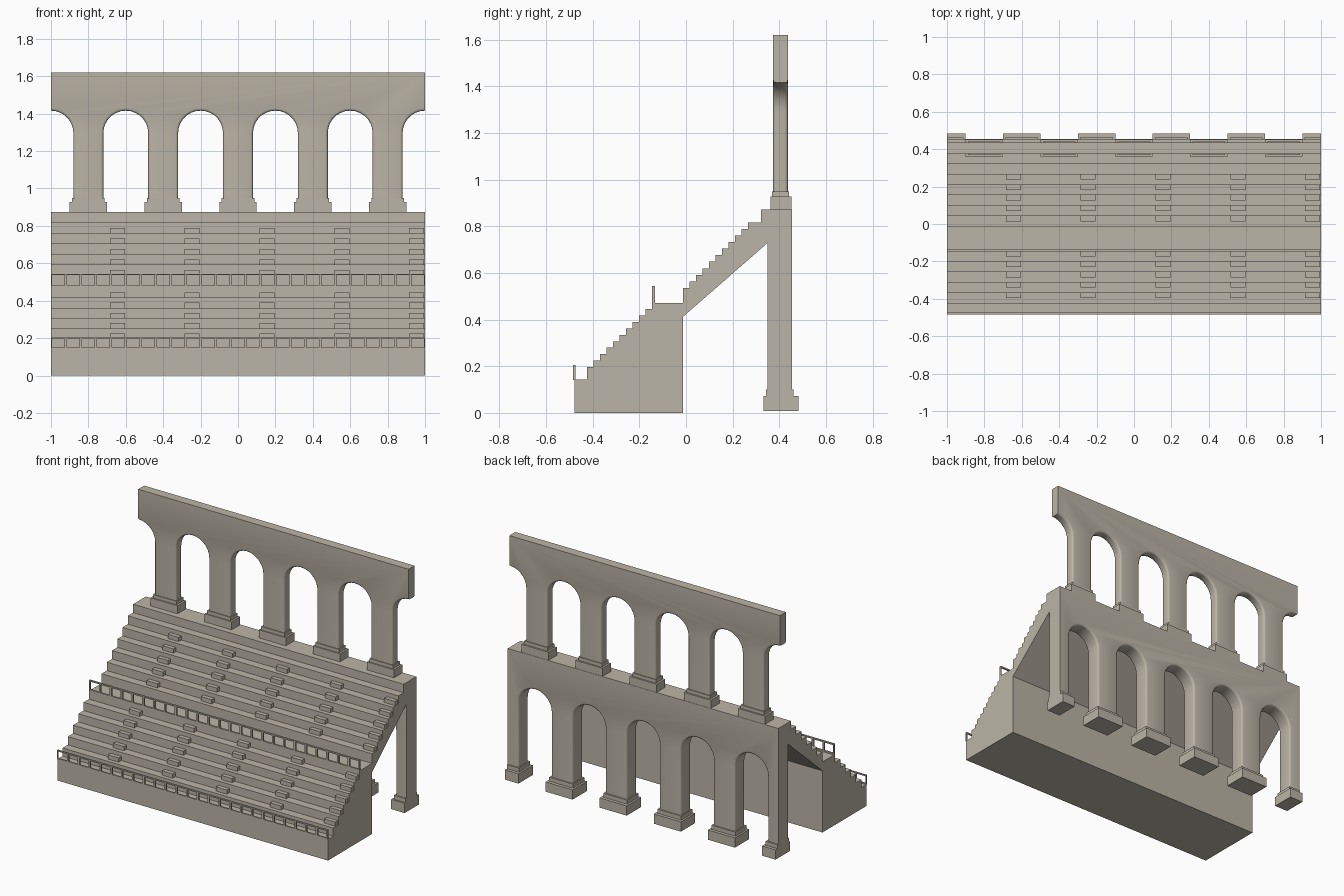
import bpy, bmesh, math

if "Cube" in bpy.data.objects:
    bpy.data.objects.remove(bpy.data.objects["Cube"])

# Weathered stone colour
stone = bpy.data.materials.new("stone")
stone.diffuse_color = (0.50, 0.46, 0.385, 1)
stone.use_nodes = True
stone.node_tree.nodes["Principled BSDF"].inputs["Base Color"].default_value = stone.diffuse_color


def finish(name, bm):
    bmesh.ops.recalc_face_normals(bm, faces=bm.faces)
    me = bpy.data.meshes.new(name)
    bm.to_mesh(me)
    bm.free()
    me.materials.append(stone)
    ob = bpy.data.objects.new(name, me)
    bpy.context.collection.objects.link(ob)
    return ob


def add_box(bm, x0, x1, y0, y1, z0, z1):
    vs = bmesh.ops.create_cube(bm, size=1)["verts"]
    for v in vs:
        v.co.x = x1 if v.co.x > 0 else x0
        v.co.y = y1 if v.co.y > 0 else y0
        v.co.z = z1 if v.co.z > 0 else z0


def extrude(bm, pts, vec):
    f = bm.faces.new([bm.verts.new(p) for p in pts])
    r = bmesh.ops.extrude_face_region(bm, geom=[f], use_keep_orig=True)
    new = [g for g in r["geom"] if isinstance(g, bmesh.types.BMVert)]
    bmesh.ops.translate(bm, verts=new, vec=vec)


def stair_profile(ys, zs, z_start):
    pts, z = [], z_start
    for y, zn in zip(ys, zs):
        pts += [(y, z), (y, zn)]
        z = zn
    return pts


LOW_Y = [-0.424 + 0.0556 * i for i in range(6)]
LOW_Z = [0.197 + 0.055 * i for i in range(6)]
UP_Y = [-0.013 + 0.0556 * i for i in range(7)]
UP_Z = [0.536 + 0.0562 * i for i in range(7)]
WALL_F, WALL_B, DECK = 0.349, 0.454, UP_Z[-1]

# Lower seating: solid stepped block
bm = bmesh.new()
prof = [(-0.013, 0), (-0.478, 0), (-0.478, 0.143)]
prof += stair_profile(LOW_Y, LOW_Z, 0.143) + [(-0.013, LOW_Z[-1])]
extrude(bm, [(-1, y, z) for y, z in prof], (2, 0, 0))
finish("lower_seating", bm)

# Upper seating: stepped slab with a sloping underside
bm = bmesh.new()
prof = [(-0.013, 0.412)] + stair_profile(UP_Y, UP_Z, LOW_Z[-1])
prof += [(WALL_F, DECK), (WALL_F, 0.728)]
extrude(bm, [(-1, y, z) for y, z in prof], (2, 0, 0))
finish("upper_seating", bm)

# Aisle steps: half-height blocks on the seat rows
bm = bmesh.new()
for k in range(5):
    x = -0.645 + 0.4 * k
    for ys, zs in ((LOW_Y, LOW_Z), (UP_Y, UP_Z)):
        for i in range(5):
            add_box(bm, x - 0.04, min(x + 0.04, 1), ys[i + 1] - 0.028, ys[i + 1], zs[i], zs[i] + 0.028)
finish("aisle_steps", bm)


# Railings: thin posts with top and bottom rails
def railing(name, y0, y1, z0, z1):
    bm = bmesh.new()
    add_box(bm, -1, 1, y0, y1, z1 - 0.008, z1)
    add_box(bm, -1, 1, y0, y1, z0, z0 + 0.009)
    for i in range(26):
        x = -1 + 0.08 * i
        add_box(bm, max(x - 0.0065, -1), min(x + 0.0065, 1), y0, y1, z0, z1 - 0.008)
    finish(name, bm)


railing("front_railing", -0.484, -0.474, 0.142, 0.206)
railing("walkway_railing", -0.146, -0.134, 0.472, 0.544)


# Arcades: wall outline with round arches, extruded, arch edges rounded
def arcade(name, centres, y0, y1, zb, crown, zt, r=0.12, seg=14):
    spring = crown - r
    pts = [(-1, zt), (1, zt)]
    if centres[0] < 0.99:
        pts.append((1, zb))
    for c in centres:
        arc = [(c + r, zb)]
        for i in range(seg + 1):
            a = math.pi * i / seg
            arc.append((c + r * math.cos(a), spring + r * math.sin(a)))
        arc.append((c - r, zb))
        pts += [p for p in arc if abs(p[0]) < 1.0001]
    if centres[0] < 0.99:
        pts.append((-1, zb))
    bm = bmesh.new()
    extrude(bm, [(x, y0, z) for x, z in pts], (0, y1 - y0, 0))
    edges = []
    for e in bm.edges:
        a, b = e.verts
        m = (a.co + b.co) / 2
        if abs(a.co.y - b.co.y) < 1e-5 and abs(m.x) < 0.999 and zb + 0.001 < m.z < zt - 0.001:
            edges.append(e)
    bmesh.ops.bevel(bm, geom=edges, offset=0.013, segments=3, profile=0.5, affect='EDGES')
    ob = finish(name, bm)
    bpy.ops.object.select_all(action='DESELECT')
    ob.select_set(True)
    bpy.context.view_layer.objects.active = ob
    bpy.ops.object.shade_smooth_by_angle(angle=math.radians(40))


arcade("lower_arcade", [0.8, 0.4, 0, -0.4, -0.8], WALL_F, WALL_B, 0.05, 0.65, DECK)
arcade("upper_arcade", [1, 0.6, 0.2, -0.2, -0.6, -1], 0.374, 0.437, DECK, 1.416, 1.621)


# Pier bases: plinth with a narrower collar, cut off at the model's ends
def bases(name, xs, tiers):
    bm = bmesh.new()
    for x in xs:
        for hw, y0, y1, z0, z1 in tiers:
            add_box(bm, max(x - hw, -1), min(x + hw, 1), y0, y1, z0, z1)
    finish(name, bm)


bases("lower_pier_bases", [-1, -0.6, -0.2, 0.2, 0.6, 1],
      [(0.1, 0.332, 0.483, 0.008, 0.073), (0.088, 0.342, 0.462, 0.073, 0.1)])
bases("upper_pier_bases", [-0.8, -0.4, 0, 0.4, 0.8],
      [(0.1, 0.362, 0.452, DECK, 0.927), (0.087, 0.369, 0.442, 0.927, 0.95)])
